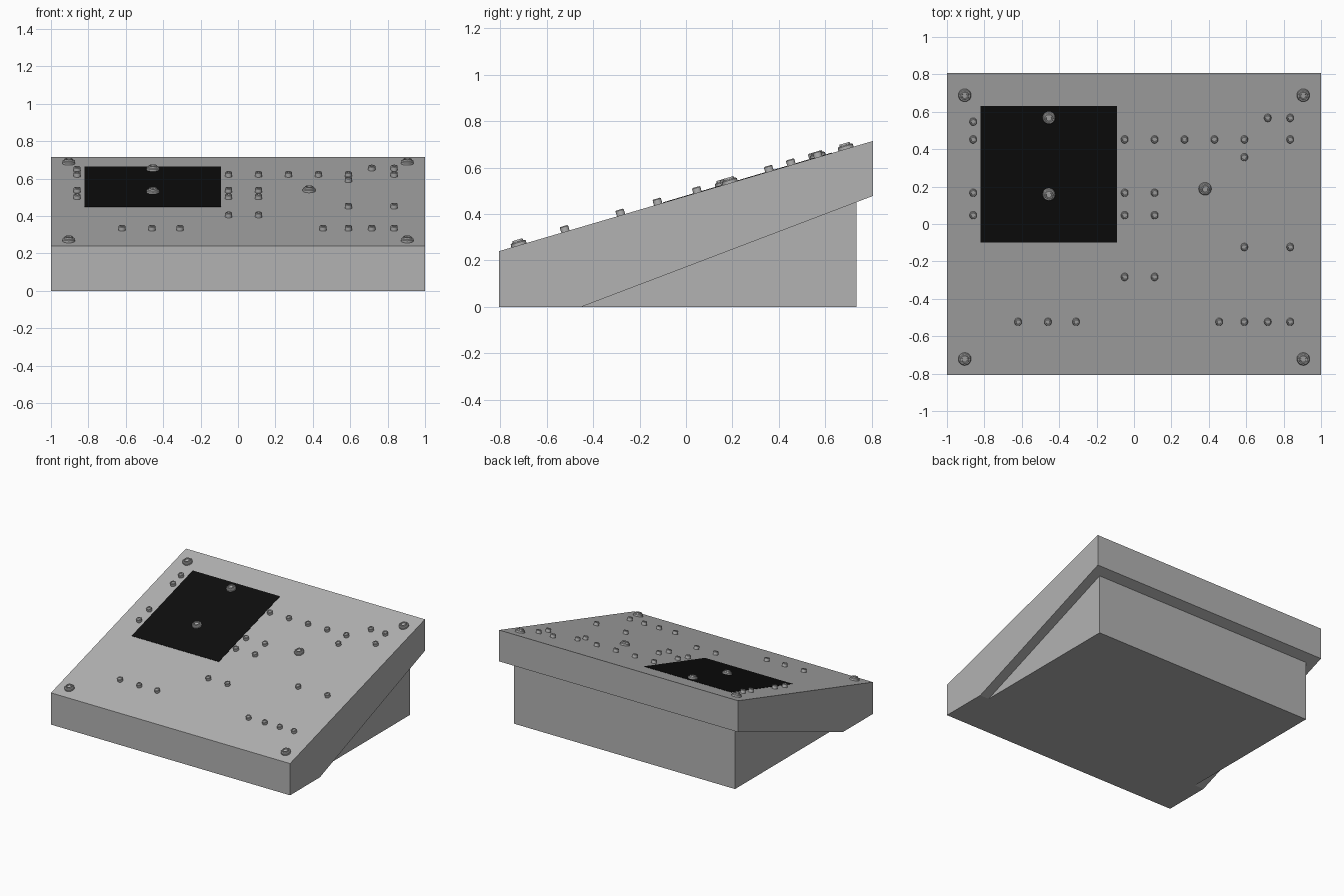
import bpy
import bmesh
import math
from mathutils import Matrix, Vector

default = bpy.data.objects.get("Cube")
if default:
    bpy.data.objects.remove(default, do_unlink=True)


def make_material(name, value):
    mat = bpy.data.materials.new(name)
    mat.use_nodes = True
    color = (value, value, value, 1)
    mat.diffuse_color = color
    mat.node_tree.nodes["Principled BSDF"].inputs["Base Color"].default_value = color
    return mat


GREY = make_material("case grey", 0.45)
BLACK = make_material("screen black", 0.004)

DEPTH = 0.806
FRONT_Z, BACK_Z = 0.24, 0.715
SLOPE = (BACK_Z - FRONT_Z) / (2 * DEPTH)
TILT = Matrix.Rotation(math.atan(SLOPE), 4, "X")


def panel_z(y):
    """Height of the sloped top panel at depth y."""
    return FRONT_Z + (y + DEPTH) * SLOPE


def finish(name, bm, mat):
    bmesh.ops.recalc_face_normals(bm, faces=bm.faces)
    mesh = bpy.data.meshes.new(name)
    bm.to_mesh(mesh)
    bm.free()
    mesh.materials.append(mat)
    obj = bpy.data.objects.new(name, mesh)
    bpy.context.collection.objects.link(obj)
    return obj


def extrude_profile(name, profile, half_width, mat):
    """Extrude a (y, z) side profile across the width."""
    bm = bmesh.new()
    face = bm.faces.new([bm.verts.new((-half_width, y, z)) for y, z in profile])
    result = bmesh.ops.extrude_face_region(bm, geom=[face])
    moved = [v for v in result["geom"] if isinstance(v, bmesh.types.BMVert)]
    bmesh.ops.translate(bm, verts=moved, vec=(2 * half_width, 0, 0))
    return finish(name, bm, mat)


def turned_part(name, profile, x, y, segments=20):
    """Revolve an (r, z) profile and stand it square on the sloped panel."""
    bm = bmesh.new()
    rings = []
    for r, z in profile:
        ring = []
        for i in range(segments):
            a = math.tau * i / segments
            ring.append(bm.verts.new((r * math.cos(a), r * math.sin(a), z)))
        rings.append(ring)
    for low, high in zip(rings, rings[1:]):
        for i in range(segments):
            j = (i + 1) % segments
            bm.faces.new((low[i], low[j], high[j], high[i]))
    bm.faces.new(rings[0])
    bm.faces.new(rings[-1])
    place = Matrix.Translation(Vector((x, y, panel_z(y)))) @ TILT
    bmesh.ops.transform(bm, matrix=place, verts=bm.verts)
    obj = finish(name, bm, GREY)
    bpy.ops.object.select_all(action="DESELECT")
    obj.select_set(True)
    bpy.context.view_layer.objects.active = obj
    bpy.ops.object.shade_smooth_by_angle(angle=math.radians(35))


# Wedge-shaped case with a chamfered underside
extrude_profile("case", [(-DEPTH, 0), (-0.45, 0), (DEPTH, 0.478),
                         (DEPTH, BACK_Z), (-DEPTH, FRONT_Z)], 1, GREY)

# Narrower stand beneath the chamfer
extrude_profile("stand", [(-0.45, 0), (0.735, 0), (0.735, 0.46), (-0.42, 0.02)],
                0.925, GREY)

# Flat screen lying on the panel
bm = bmesh.new()
corners = [(-0.82, -0.1), (-0.09, -0.1), (-0.09, 0.63), (-0.82, 0.63)]
screen = bm.faces.new([bm.verts.new((x, y, panel_z(y) - 0.002)) for x, y in corners])
grown = bmesh.ops.extrude_face_region(bm, geom=[screen])
top = [v for v in grown["geom"] if isinstance(v, bmesh.types.BMVert)]
bmesh.ops.translate(bm, verts=top, vec=(0, 0, 0.004))
finish("screen", bm, BLACK)

# Large screws: stepped head with a shallow socket
SCREW = [(0.034, -0.004), (0.034, 0.012), (0.03, 0.016), (0.024, 0.017),
         (0.022, 0.025), (0.016, 0.025), (0.014, 0.018)]
screws = [(side * 0.905, y) for side in (-1, 1) for y in (-0.72, 0.69)]
screws += [(-0.455, 0.57), (-0.455, 0.16), (0.38, 0.19)]
for x, y in screws:
    turned_part("large_screw", SCREW, x, y)

# Small pegs in rows, each row at one depth
PEG = [(0.019, -0.004), (0.019, 0.021), (0.016, 0.025), (0.011, 0.025), (0.01, 0.019)]
rows = {
    0.57: (0.715, 0.835),
    0.55: (-0.86,),
    0.455: (-0.86, -0.05, 0.11, 0.27, 0.43, 0.59, 0.835),
    0.36: (0.59,),
    0.17: (-0.86, -0.05, 0.11),
    0.05: (-0.86, -0.05, 0.11),
    -0.12: (0.59, 0.835),
    -0.28: (-0.05, 0.11),
    -0.52: (-0.62, -0.46, -0.31, 0.455, 0.59, 0.715, 0.835),
}
for y, xs in rows.items():
    for x in xs:
        turned_part("small_peg", PEG, x, y, 14)
